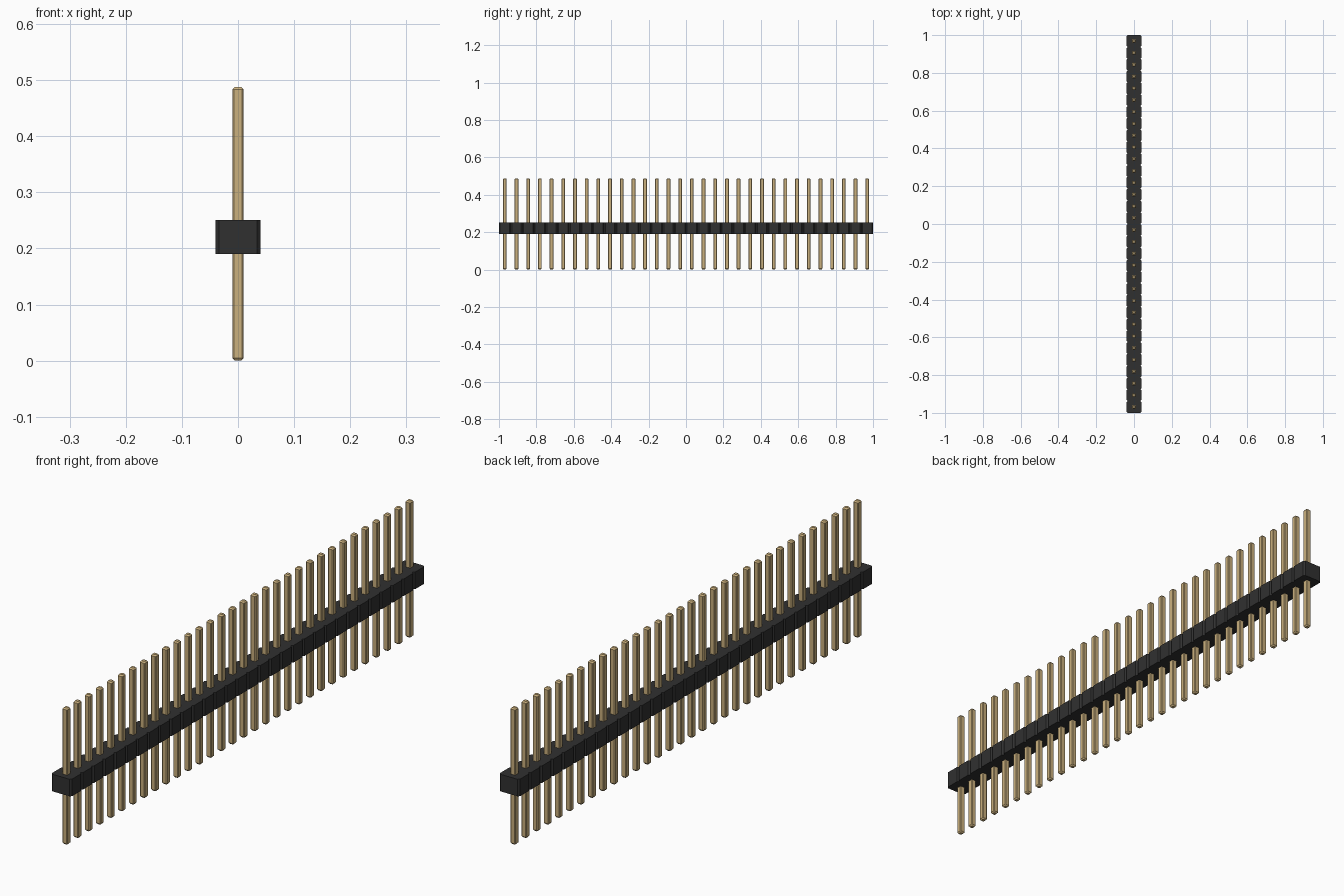
import bpy
import bmesh

cube = bpy.data.objects.get("Cube")
if cube:
    bpy.data.objects.remove(cube, do_unlink=True)

COUNT = 32
PITCH = 2 / COUNT


def make_material(name, color):
    mat = bpy.data.materials.new(name)
    mat.use_nodes = True
    mat.diffuse_color = color
    mat.node_tree.nodes["Principled BSDF"].inputs["Base Color"].default_value = color
    return mat


black = make_material("black plastic", (0.03, 0.03, 0.03, 1))
gold = make_material("gold metal", (0.60, 0.44, 0.21, 1))


def octagon(hx, hy, c):
    """Rectangle outline with chamfered corners, counter-clockwise."""
    return [(hx, c - hy), (hx, hy - c), (hx - c, hy), (c - hx, hy),
            (-hx, hy - c), (-hx, c - hy), (c - hx, -hy), (hx - c, -hy)]


def make_object(name, outline, levels, mat):
    """Stack copies of an outline at (z, scale) levels and skin them."""
    bm = bmesh.new()
    rings = [[bm.verts.new((x * s, y * s, z)) for x, y in outline] for z, s in levels]
    n = len(outline)
    for low, high in zip(rings, rings[1:]):
        for i in range(n):
            j = (i + 1) % n
            bm.faces.new((low[i], low[j], high[j], high[i]))
    bm.faces.new(rings[0][::-1])
    bm.faces.new(rings[-1])
    mesh = bpy.data.meshes.new(name)
    bm.to_mesh(mesh)
    bm.free()
    mesh.materials.append(mat)
    obj = bpy.data.objects.new(name, mesh)
    bpy.context.collection.objects.link(obj)
    return obj


# Insulator strip: one continuous outline, notched between the segments
CHAMFER, HALF = 0.00625, 0.04
side = []
for k in range(COUNT):
    y = -1 + k * PITCH
    side += [(HALF - CHAMFER, y), (HALF, y + CHAMFER), (HALF, y + PITCH - CHAMFER)]
side.append((HALF - CHAMFER, 1))
outline = side + [(-x, y) for x, y in reversed(side)]
make_object("insulator_strip", outline, [(0.19, 1), (0.251, 1)], black)

# Pins: square posts with chamfered edges and tips
pin = make_object("pin", octagon(0.01, 0.01, 0.0025),
                  [(0, 0.6), (0.005, 1), (0.483, 1), (0.488, 0.6)], gold)
pin.location.y = -1 + PITCH / 2
for k in range(1, COUNT):
    copy = pin.copy()
    copy.name = f"pin_{k + 1}"
    copy.location.y += k * PITCH
    bpy.context.collection.objects.link(copy)
